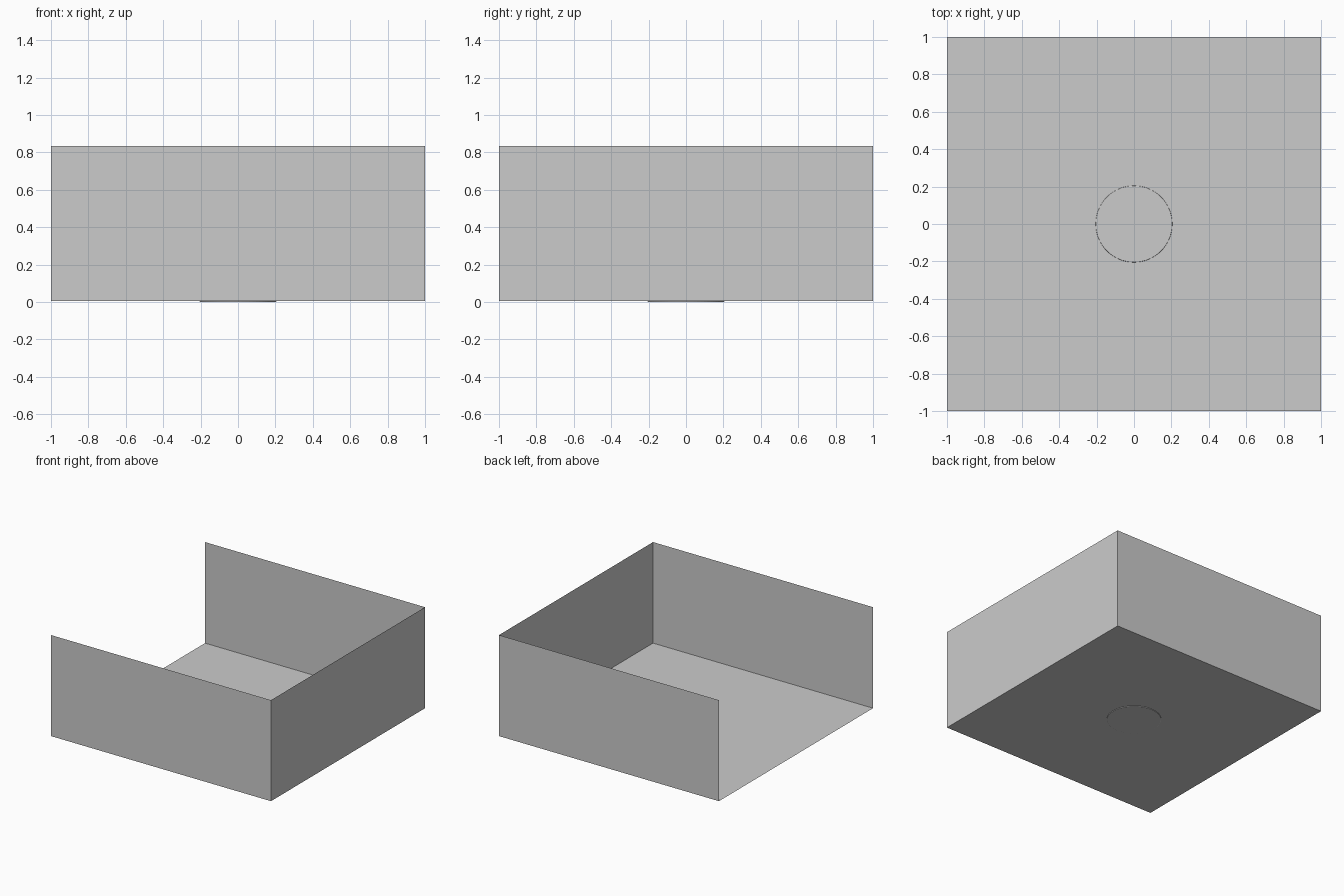
import bpy, bmesh
from mathutils import Matrix

if "Cube" in bpy.data.objects:
    bpy.data.objects.remove(bpy.data.objects["Cube"])

FLOOR_Z, TOP_Z = 0.005, 0.835
DISC_R, DISC_H = 0.205, 0.01


def add_object(name, bm):
    mesh = bpy.data.meshes.new(name)
    bm.to_mesh(mesh)
    bm.free()
    obj = bpy.data.objects.new(name, mesh)
    bpy.context.collection.objects.link(obj)
    return obj


# Thin-walled tray: a box without its top and its left (-x) side
bm = bmesh.new()
height = TOP_Z - FLOOR_Z
bmesh.ops.create_cube(bm, size=1, matrix=Matrix.Translation((0, 0, FLOOR_Z + height / 2))
                      @ Matrix.Diagonal((2, 2, height, 1)))
bm.normal_update()
open_sides = [f for f in bm.faces if f.normal.z > 0.9 or f.normal.x < -0.9]
bmesh.ops.delete(bm, geom=open_sides, context='FACES')
add_object("open_tray", bm)

# Flat disc set through the middle of the floor
bm = bmesh.new()
bmesh.ops.create_cone(bm, cap_ends=True, segments=64, radius1=DISC_R, radius2=DISC_R,
                      depth=DISC_H, matrix=Matrix.Translation((0, 0, DISC_H / 2)))
disc = add_object("floor_disc", bm)
bevel = disc.modifiers.new("rounded_rim", 'BEVEL')
bevel.width = 0.003
bevel.segments = 2
